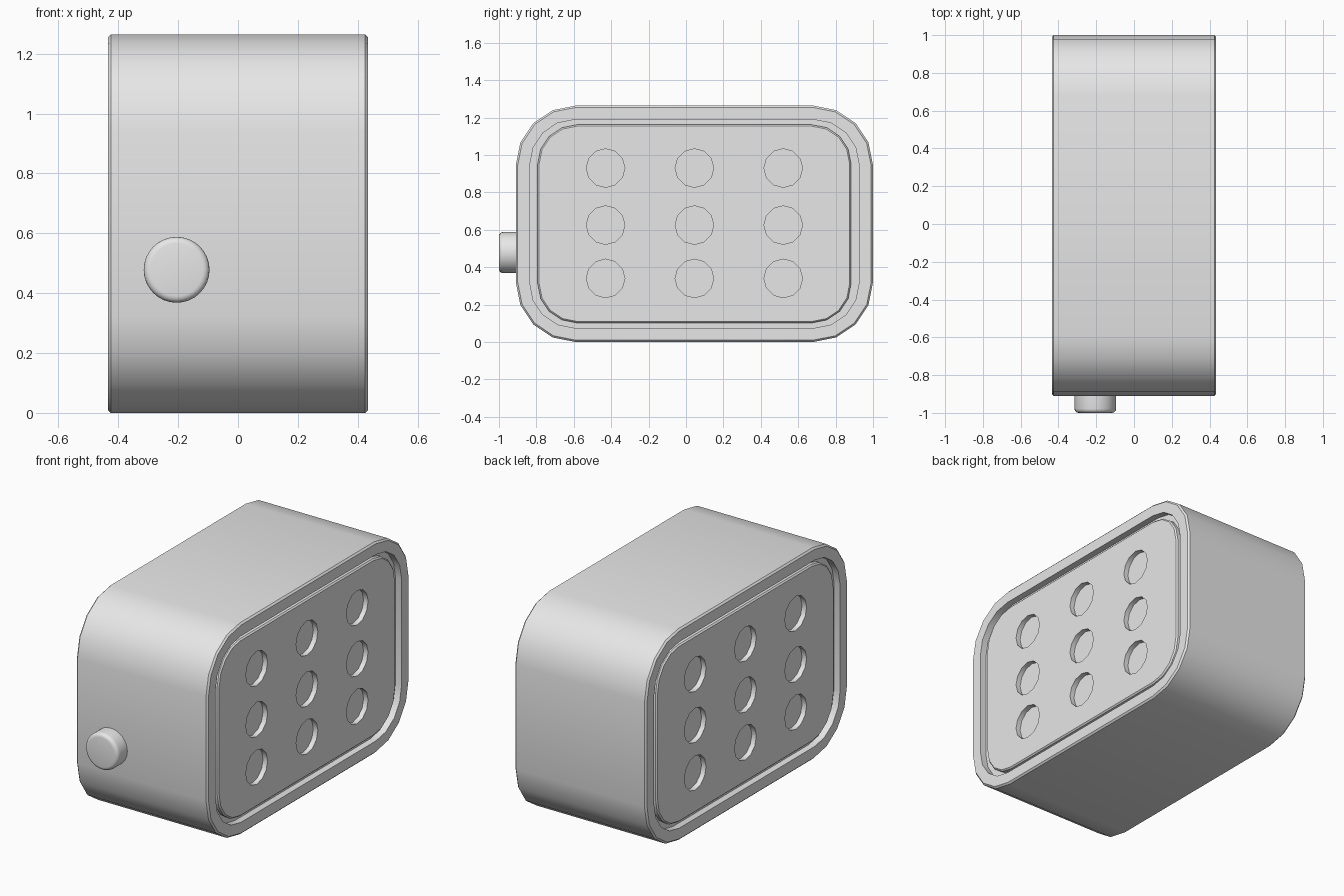
import bpy
import bmesh
from math import cos, sin, pi, radians
from mathutils import Matrix

if "Cube" in bpy.data.objects:
    bpy.data.objects.remove(bpy.data.objects["Cube"])

grey = bpy.data.materials.new("plain_grey")
grey.use_nodes = True
grey.diffuse_color = (0.8, 0.8, 0.8, 1)
grey.node_tree.nodes["Principled BSDF"].inputs["Base Color"].default_value = (0.8, 0.8, 0.8, 1)

HALF = 0.435          # half width of the case
MID_Y, MID_Z = 0.045, 0.632


def ring(bm, x, half_y, half_z, radius, steps=4):
    """Rounded rectangle of vertices in the plane at x."""
    verts = []
    for k, (sy, sz) in enumerate([(1, 1), (-1, 1), (-1, -1), (1, -1)]):
        for i in range(steps + 1):
            a = (k + i / steps) * pi / 2
            verts.append(bm.verts.new((
                x,
                MID_Y + sy * (half_y - radius) + radius * cos(a),
                MID_Z + sz * (half_z - radius) + radius * sin(a))))
    return verts


def finish(name, bm):
    bmesh.ops.recalc_face_normals(bm, faces=bm.faces[:])
    mesh = bpy.data.meshes.new(name)
    bm.to_mesh(mesh)
    bm.free()
    mesh.materials.append(grey)
    obj = bpy.data.objects.new(name, mesh)
    bpy.context.collection.objects.link(obj)
    return obj


def activate(obj):
    bpy.ops.object.select_all(action='DESELECT')
    obj.select_set(True)
    bpy.context.view_layer.objects.active = obj


def smooth(obj):
    activate(obj)
    bpy.ops.object.shade_smooth_by_angle(angle=radians(32))


def loft(name, sections):
    """Skin a row of rounded rectangles and cap both ends."""
    bm = bmesh.new()
    rings = [ring(bm, *s) for s in sections]
    for a, b in zip(rings, rings[1:]):
        for i in range(len(a)):
            j = (i + 1) % len(a)
            bm.faces.new((a[i], a[j], b[j], b[i]))
    bm.faces.new(rings[0])
    bm.faces.new(rings[-1])
    return finish(name, bm)


# Case: rounded tube with chamfered rims and a shallow recess on each side
side = [(HALF - 0.04, 0.88, 0.557, 0.24),
        (HALF, 0.88, 0.557, 0.24),
        (HALF, 0.945, 0.622, 0.31),
        (HALF - 0.01, 0.955, 0.632, 0.32)]
case = loft("case", [(-x, *rest) for x, *rest in side] + side[::-1])
smooth(case)

# Side panels with a grid of nine round dimples each
for sign, label in ((1, "left"), (-1, "right")):
    panel = loft(label + "_panel", [(sign * (HALF - 0.08), 0.838, 0.53, 0.21),
                                    (sign * (HALF - 0.018), 0.838, 0.53, 0.21),
                                    (sign * (HALF - 0.01), 0.83, 0.522, 0.202)])
    bm = bmesh.new()
    for y in (-0.43, 0.045, 0.52):
        for z in (0.34, 0.625, 0.93):
            place = Matrix.Translation((sign * (HALF + 0.01), y, z)) @ Matrix.Rotation(pi / 2, 4, 'Y')
            bmesh.ops.create_cone(bm, cap_ends=True, segments=12, radius1=0.103,
                                  radius2=0.103, depth=0.1, matrix=place)
    cutter = finish(label + "_dimple_cutter", bm)
    cutter.hide_render = True
    cut = panel.modifiers.new("dimples", 'BOOLEAN')
    cut.operation = 'DIFFERENCE'
    cut.solver = 'EXACT'
    cut.object = cutter
    activate(panel)
    bpy.ops.object.modifier_apply(modifier=cut.name)
    bpy.data.objects.remove(cutter)
    smooth(panel)

# Round push button on the front
bm = bmesh.new()
bmesh.ops.create_cone(bm, cap_ends=True, segments=32, radius1=0.11, radius2=0.11, depth=0.12,
                      matrix=Matrix.Translation((-0.205, -0.94, 0.478)) @ Matrix.Rotation(pi / 2, 4, 'X'))
rim = [e for e in bm.edges if all(v.co.y < -0.95 for v in e.verts)]
bmesh.ops.bevel(bm, geom=rim, offset=0.022, segments=4, profile=0.5, affect='EDGES')
smooth(finish("front_button", bm))
